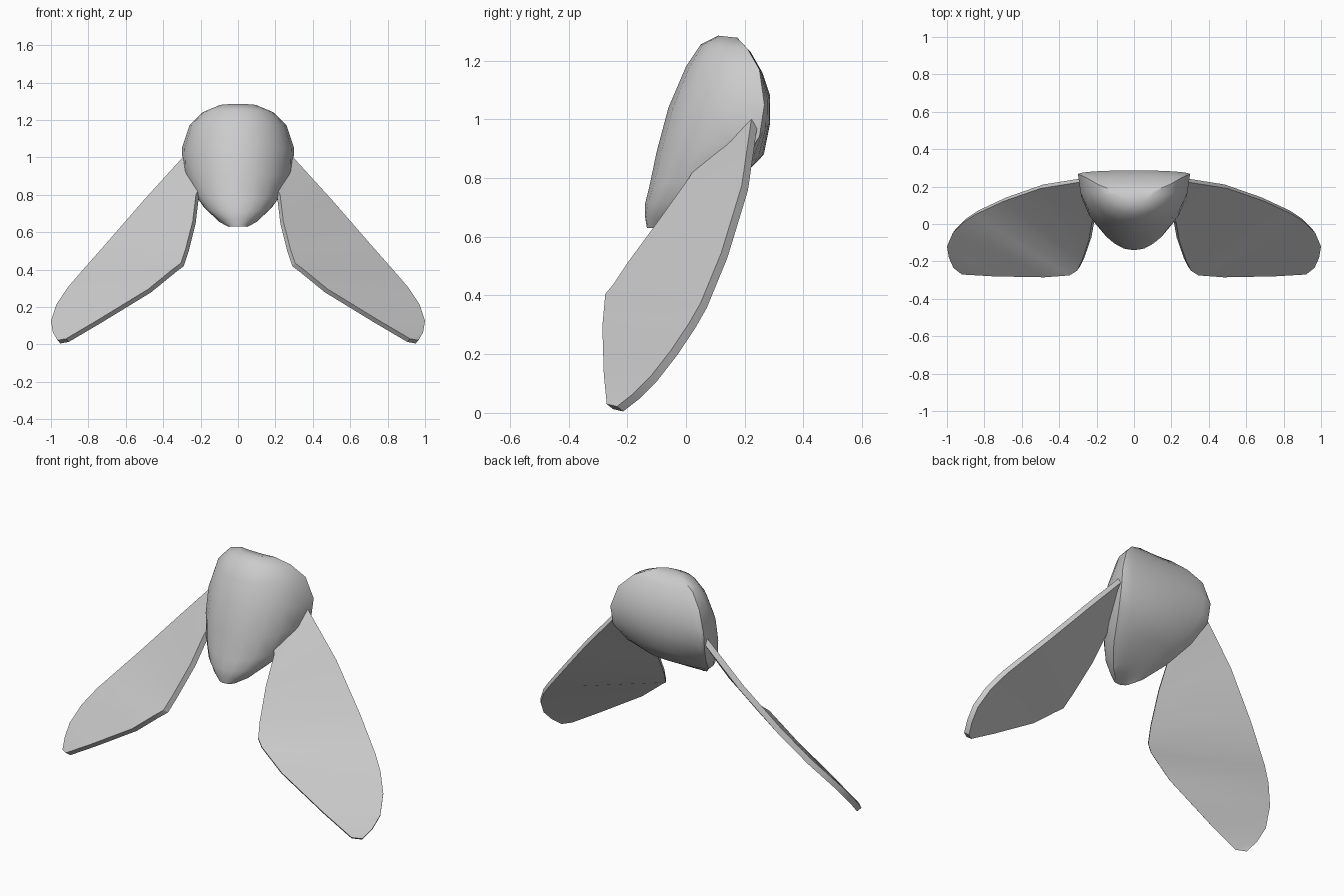
import bpy
import bmesh
from math import sin, cos, pi, radians

if "Cube" in bpy.data.objects:
    bpy.data.objects.remove(bpy.data.objects["Cube"])

GREY = (0.6, 0.6, 0.6, 1)
mat = bpy.data.materials.new("plain grey")
mat.use_nodes = True
mat.diffuse_color = GREY
mat.node_tree.nodes["Principled BSDF"].inputs["Base Color"].default_value = GREY


def finish(bm, name):
    bmesh.ops.recalc_face_normals(bm, faces=bm.faces)
    mesh = bpy.data.meshes.new(name)
    bm.to_mesh(mesh)
    bm.free()
    mesh.materials.append(mat)
    obj = bpy.data.objects.new(name, mesh)
    bpy.context.collection.objects.link(obj)
    return obj


def smooth(obj, angle):
    bpy.ops.object.select_all(action="DESELECT")
    bpy.context.view_layer.objects.active = obj
    obj.select_set(True)
    bpy.ops.object.shade_smooth_by_angle(angle=radians(angle))


# Body: rows of (rim x, y, z), (front centre y, z), (back centre y, z)
ROWS = [
    ((.10, .175, 1.278), (.11, 1.285), (.18, 1.27)),
    ((.19, .21, 1.24), (.05, 1.255), (.22, 1.23)),
    ((.26, .25, 1.17), (0, 1.18), (.26, 1.16)),
    ((.30, .267, 1.05), (-.06, 1.04), (.287, 1.08)),
    ((.295, .25, .94), (-.10, .89), (.287, .99)),
    ((.25, .17, .83), (-.125, .77), (.265, .88)),
    ((.18, .05, .73), (-.14, .71), (.16, .77)),
    ((.10, -.05, .655), (-.14, .67), (0, .68)),
    ((.05, -.09, .628), (-.133, .63), (-.08, .64)),
]
STEPS = 10

bm = bmesh.new()
rings = []
for (rx, ry, rz), front, back in ROWS:
    ring = []
    for (cy, cz), side in ((front, 1), (back, -1)):
        for i in range(STEPS):
            u = -pi / 2 + pi * i / STEPS
            k = cos(u)
            ring.append(bm.verts.new((side * rx * sin(u), ry + (cy - ry) * k, rz + (cz - rz) * k)))
    rings.append(ring)
count = 2 * STEPS
for a, b in zip(rings, rings[1:]):
    for i in range(count):
        j = (i + 1) % count
        bm.faces.new((a[i], a[j], b[j], b[i]))
for ring in (rings[0], rings[-1]):
    # Close the ends strip by strip between front and back
    for i in range(STEPS):
        quad = [ring[i], ring[i + 1], ring[(count - i - 1) % count], ring[(count - i) % count]]
        bm.faces.new(list(dict.fromkeys(quad)))
# Sharp rim where front and back domes meet
bm.edges.ensure_lookup_table()
rim = {ring[i] for ring in rings for i in (0, STEPS)}
for e in bm.edges:
    if e.verts[0] in rim and e.verts[1] in rim:
        e.smooth = False
body = finish(bm, "body")
smooth(body, 50)

# Wings: outer and inner edge paired from root to tip
OUTER = [(.28, .225, 1.01), (.30, .222, .995), (.5, .19, .775), (.7, .12, .545), (.85, .05, .375),
         (.91, .01, .305), (.97, -.05, .215), (1, -.12, .125), (.99, -.18, .065)]
INNER = [(.2, .04, .85), (.225, .01, .8), (.242, -.09, .66), (.28, -.2, .51), (.305, -.25, .435),
         (.345, -.275, .405), (.48, -.285, .295), (.75, -.28, .13), (.92, -.27, .03)]
TIP = (.965, -.235, .022)
THICKNESS = (-.015, .021, -.017)

for name, s in (("left_wing", 1), ("right_wing", -1)):
    bm = bmesh.new()
    outer, inner = [[bm.verts.new((s * x, y, z)) for x, y, z in side] for side in (OUTER, INNER)]
    for i in range(len(outer) - 1):
        bm.faces.new((outer[i], inner[i], inner[i + 1], outer[i + 1]))
    bm.faces.new((outer[-1], inner[-1], bm.verts.new((s * TIP[0], TIP[1], TIP[2]))))
    # Thicken the sheet backwards
    back = bmesh.ops.extrude_face_region(bm, geom=bm.faces[:], use_keep_orig=True)["geom"]
    verts = [v for v in back if isinstance(v, bmesh.types.BMVert)]
    bmesh.ops.translate(bm, verts=verts, vec=(s * THICKNESS[0], THICKNESS[1], THICKNESS[2]))
    smooth(finish(bm, name), 25)
